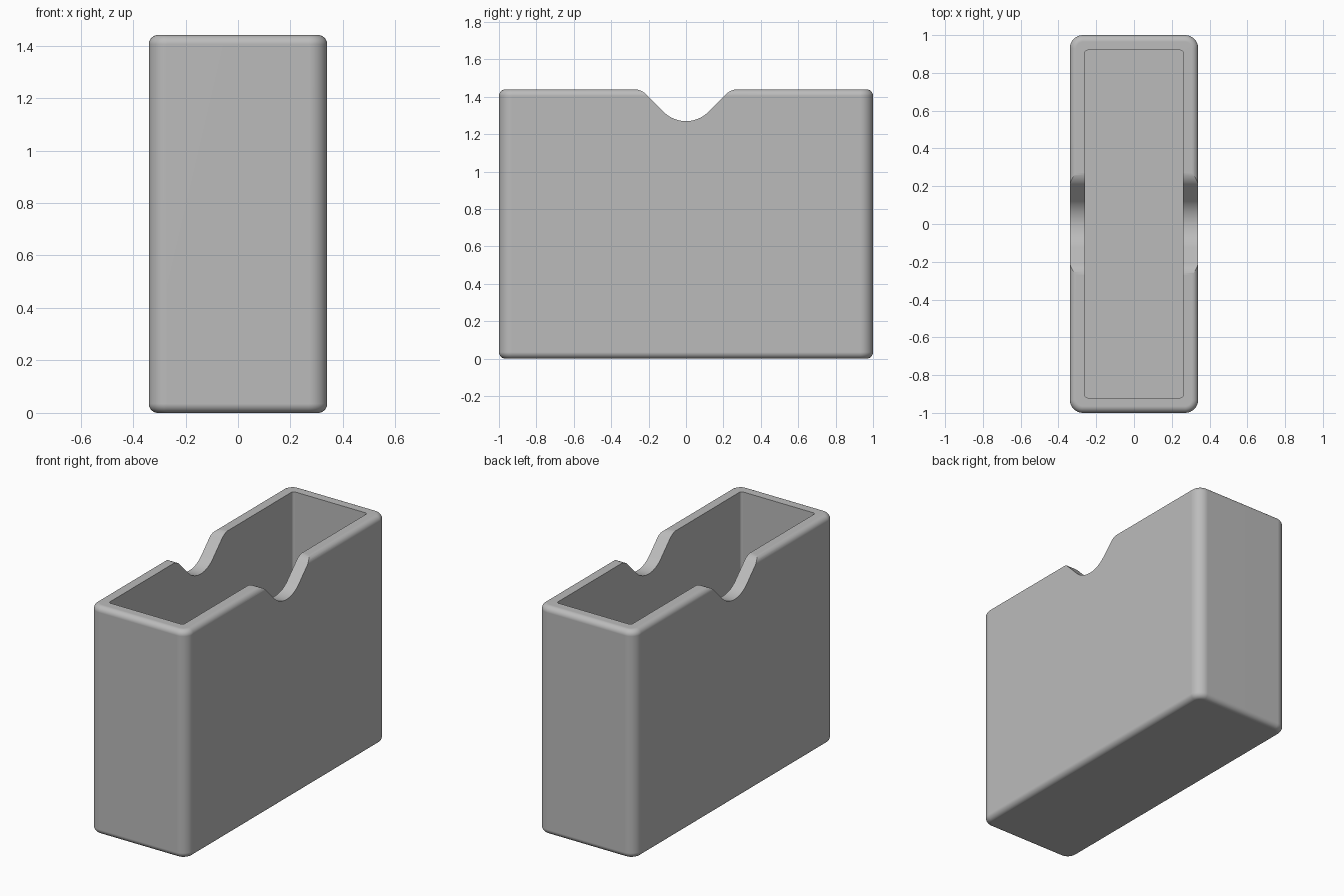
import bpy, bmesh
from math import sin, cos, pi, radians

WIDTH, DEPTH, HEIGHT = 0.68, 2.0, 1.44
WALL, FLOOR = 0.08, 0.08
CORNER, EDGE = 0.07, 0.035
STEPS = 8

cube = bpy.data.objects.get("Cube")
if cube:
    bpy.data.objects.remove(cube, do_unlink=True)

grey = bpy.data.materials.new("plain grey")
grey.use_nodes = True
colour = (0.5, 0.5, 0.5, 1)
grey.diffuse_color = colour
grey.node_tree.nodes["Principled BSDF"].inputs["Base Color"].default_value = colour


def make_object(name, bm):
    bmesh.ops.recalc_face_normals(bm, faces=bm.faces)
    mesh = bpy.data.meshes.new(name)
    bm.to_mesh(mesh)
    bm.free()
    mesh.materials.append(grey)
    obj = bpy.data.objects.new(name, mesh)
    bpy.context.collection.objects.link(obj)
    return obj


def ring(bm, inset, radius, z):
    """Rounded rectangle, pulled in from the outside of the box."""
    hx, hy = WIDTH / 2 - inset - radius, DEPTH / 2 - inset - radius
    verts = []
    for q, (sx, sy) in enumerate([(1, 1), (-1, 1), (-1, -1), (1, -1)]):
        for i in range(STEPS + 1):
            a = (q + i / STEPS) * pi / 2
            verts.append(bm.verts.new((sx * hx + radius * cos(a),
                                       sy * hy + radius * sin(a), z)))
    return verts


# Open box: outer shell with rounded rims, then the cavity down to the floor
bm = bmesh.new()
fillet = [(EDGE * (1 - sin(i / STEPS * pi / 2)), EDGE * (1 - cos(i / STEPS * pi / 2)))
          for i in range(STEPS + 1)]
levels = [(inset, CORNER - inset, z) for inset, z in fillet]
levels += [(inset, CORNER - inset, HEIGHT - z) for inset, z in reversed(fillet)]
levels += [(WALL, 0.015, HEIGHT), (WALL, 0.015, FLOOR)]
rings = [ring(bm, *level) for level in levels]
for low, high in zip(rings, rings[1:]):
    for i in range(len(low)):
        j = (i + 1) % len(low)
        bm.faces.new((low[i], low[j], high[j], high[i]))
bm.faces.new(rings[0])
bm.faces.new(rings[-1])
box = make_object("open_box", bm)

# Thumb notch profile: round bottom, sloping sides, rounded shoulders
r_low, r_top, y_top, bottom = 0.17, 0.097, 0.28, 1.27
half = []
for i in range(13):
    a = radians(45) * i / 12
    half.append((r_low * sin(a), bottom + r_low * (1 - cos(a))))
for i in range(13):
    a = radians(45) * (1 - i / 12)
    half.append((y_top - r_top * sin(a), HEIGHT + 0.0005 - r_top * (1 - cos(a))))
half.append((y_top, HEIGHT + 0.2))
profile = [(-y, z) for y, z in reversed(half[1:])] + half
bm = bmesh.new()
face = bm.faces.new([bm.verts.new((-WIDTH, y, z)) for y, z in profile])
side = bmesh.ops.extrude_face_region(bm, geom=[face])["geom"]
bmesh.ops.translate(bm, vec=(WIDTH * 2, 0, 0),
                    verts=[v for v in side if isinstance(v, bmesh.types.BMVert)])
cutter = make_object("notch_cutter", bm)
cutter.hide_render = True

# Cut the notch through both long walls
cut = box.modifiers.new("thumb_notch", "BOOLEAN")
cut.operation, cut.solver, cut.object = "DIFFERENCE", "EXACT", cutter
bpy.ops.object.select_all(action="DESELECT")
box.select_set(True)
bpy.context.view_layer.objects.active = box
bpy.ops.object.modifier_apply(modifier=cut.name)
bpy.data.objects.remove(cutter, do_unlink=True)

# Smooth the rounded edges and keep the flat walls flat
bpy.ops.object.shade_smooth_by_angle(angle=radians(30))
weighted = box.modifiers.new("flat_walls", "WEIGHTED_NORMAL")
weighted.keep_sharp = True
